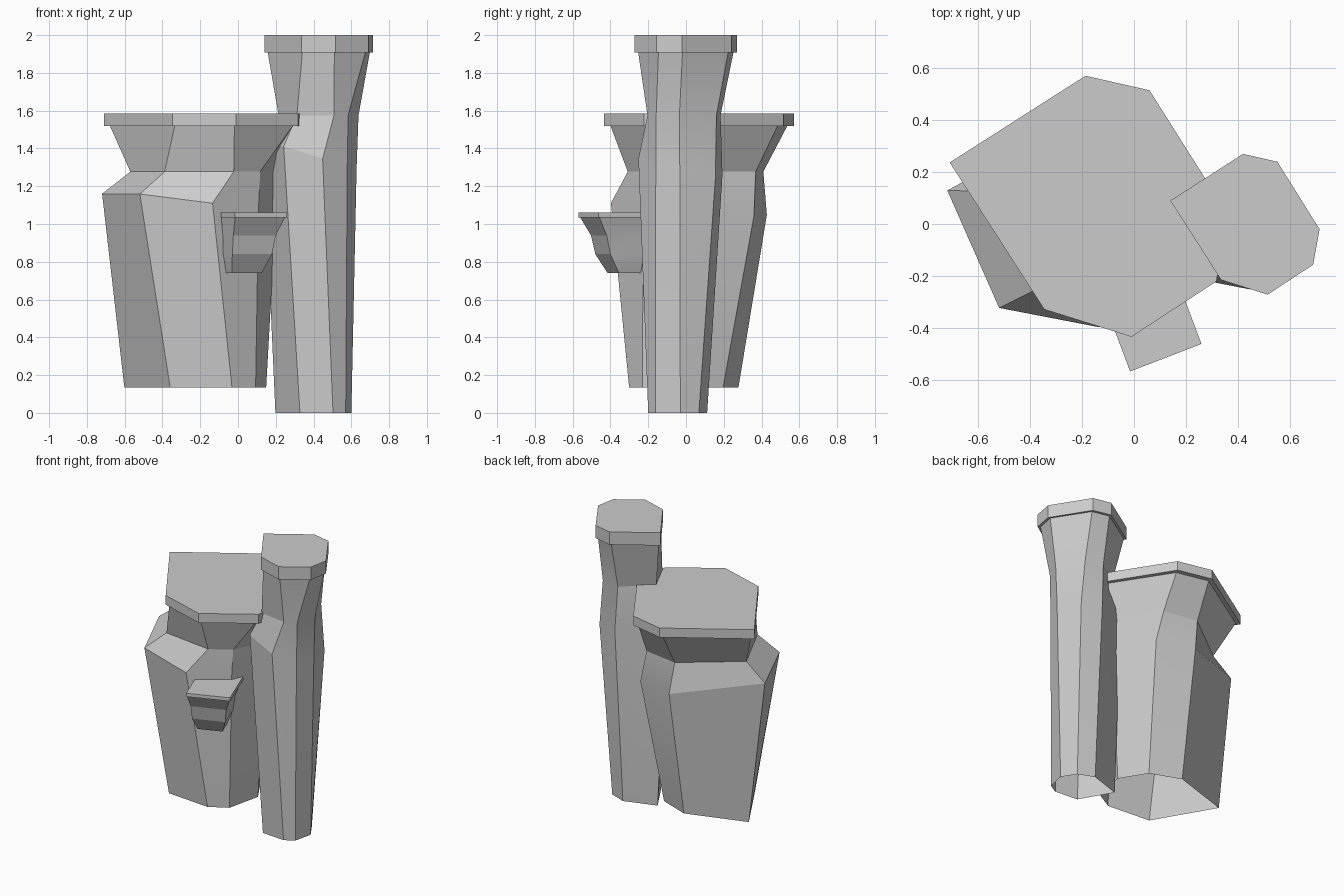
import bpy, math
from mathutils import Matrix, Vector

if "Cube" in bpy.data.objects:
    bpy.data.objects.remove(bpy.data.objects["Cube"])


def make_object(name, rings, closed_bottom, matrix=None):
    """Loft a stack of equal-count rings into one flat-sided mesh."""
    n = len(rings[0])
    verts = [Vector(p) for ring in rings for p in ring]
    if matrix:
        verts = [matrix @ v for v in verts]
    faces = [(r * n + i, r * n + (i + 1) % n, (r + 1) * n + (i + 1) % n, (r + 1) * n + i)
             for r in range(len(rings) - 1) for i in range(n)]
    faces.append(tuple(range((len(rings) - 1) * n, len(rings) * n)))
    if closed_bottom:
        faces.append(tuple(reversed(range(n))))
    mesh = bpy.data.meshes.new(name)
    mesh.from_pydata(verts, [], faces)
    ob = bpy.data.objects.new(name, mesh)
    bpy.context.collection.objects.link(ob)
    bpy.ops.object.select_all(action='DESELECT')
    ob.select_set(True)
    bpy.context.view_layer.objects.active = ob
    bpy.ops.object.shade_smooth_by_angle(angle=math.radians(15))
    return ob


def level(points, z):
    return [(x, y, z) for x, y in points]


# Seven-sided pillar sections, counter-clockwise from the left corner
base = [(.198, .04), (.328, -.185), (.503, -.2), (.57, -.162),
        (.6, -.03), (.54, .068), (.425, .112)]
shoulder = [(.135, .032, 1.414), (.242, -.212, 1.412), (.448, -.252, 1.345),
            (.578, -.16, 1.3), (.628, -.033, 1.3), (.58, .156, 1.25), (.432, .193, 1.26)]
neck = [(.215, .03), (.312, -.177), (.508, -.204), (.583, -.158),
        (.638, -.035), (.55, .161), (.415, .183)]
cap = [(.14, .09), (.335, -.215), (.515, -.272), (.69, -.157),
       (.715, -.02), (.552, .24), (.42, .27)]
under_cap = [(.43 + (x - .43) * .94, y * .93) for x, y in cap]

pillar = [level(base, 0), shoulder, level(neck, 1.575),
          level(under_cap, 1.908), level(cap, 1.908), level(cap, 2)]

# Tall pillar, and the same rock widened and shortened
make_object("tall_pillar", pillar, False)
wide = Matrix.Translation((-.9716, .07, .135)) @ Matrix.Diagonal((1.868, 1.855, .725, 1))
make_object("wide_pillar", pillar, False, wide)

# Small ledge growing out of the wide pillar: front-left and front-right corners per level
ledge_profile = [(-.033, -.415, .125, -.355, .74),
                 (-.03, -.48, .18, -.40, .84),
                 (-.025, -.503, .20, -.42, .94),
                 (-.015, -.56, .25, -.458, 1.035),
                 (-.015, -.568, .26, -.462, 1.035),
                 (-.015, -.568, .26, -.462, 1.06)]
rings = []
for lx, ly, rx, ry, z in ledge_profile:
    back_l, back_r = -.2 - ly, -.13 - ry
    rings.append([(lx, ly, z), (rx, ry, z),
                  (rx - .375 * back_r, ry + back_r, z),
                  (lx - .375 * back_l, ly + back_l, z)])
make_object("ledge", rings, True)
